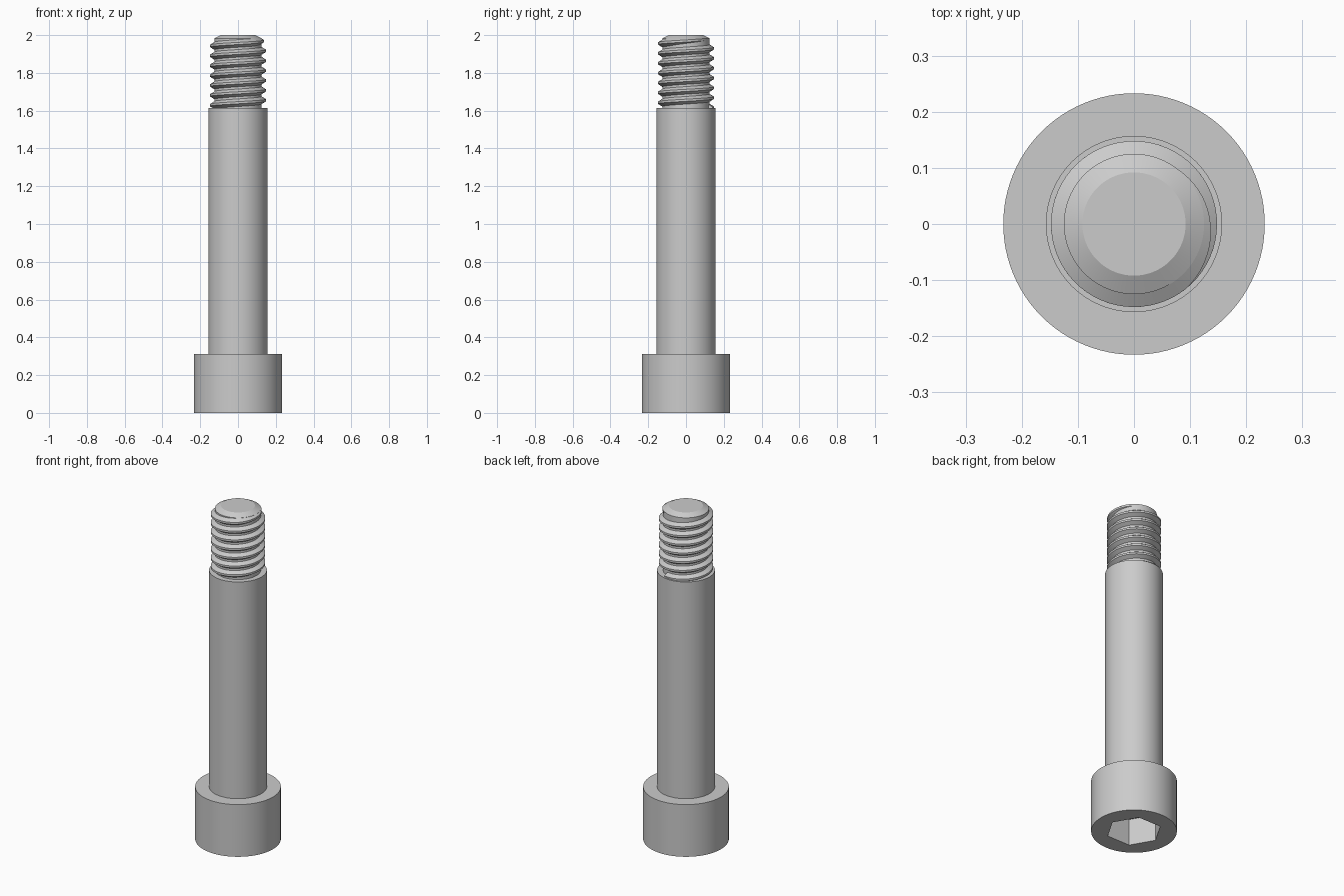
import bpy, bmesh
from math import pi, tau, cos, sin, radians
from mathutils import Vector

cube = bpy.data.objects.get("Cube")
if cube:
    bpy.data.objects.remove(cube, do_unlink=True)

# Main sizes
HEAD_R, HEAD_H = 0.233, 0.313
SHANK_R, SHANK_TOP = 0.157, 1.613
ROOT_R, CREST_R, PITCH = 0.125, 0.148, 0.0523
SEGMENTS = 96

steel = bpy.data.materials.new("grey_steel")
steel.use_nodes = True
steel.diffuse_color = (0.6, 0.6, 0.6, 1)
steel.node_tree.nodes["Principled BSDF"].inputs["Base Color"].default_value = (0.6, 0.6, 0.6, 1)


def finish(name, bm):
    """Turn a bmesh into a named object with the steel material."""
    bmesh.ops.recalc_face_normals(bm, faces=bm.faces)
    mesh = bpy.data.meshes.new(name)
    bm.to_mesh(mesh)
    bm.free()
    mesh.materials.append(steel)
    obj = bpy.data.objects.new(name, mesh)
    bpy.context.collection.objects.link(obj)
    return obj


def smooth(obj):
    bpy.ops.object.select_all(action="DESELECT")
    obj.select_set(True)
    bpy.context.view_layer.objects.active = obj
    bpy.ops.object.shade_smooth_by_angle(angle=radians(25))


def lathe(name, profile):
    """Solid of revolution from (radius, height) points, capped at both ends."""
    bm = bmesh.new()
    rings = [[bm.verts.new((r * cos(tau * i / SEGMENTS), r * sin(tau * i / SEGMENTS), z))
              for i in range(SEGMENTS)] for r, z in profile]
    for low, high in zip(rings, rings[1:]):
        for i in range(SEGMENTS):
            j = (i + 1) % SEGMENTS
            bm.faces.new((low[i], low[j], high[j], high[i]))
    bm.faces.new(rings[0])
    bm.faces.new(rings[-1])
    return finish(name, bm)


# Cylindrical head with a hexagonal socket in its underside
head = lathe("head", [(HEAD_R, 0), (HEAD_R, HEAD_H)])
bm = bmesh.new()
bmesh.ops.create_cone(bm, cap_ends=True, segments=6, radius1=0.152, radius2=0.152, depth=0.32)
# Put one socket corner on the x axis
corner = max(bm.verts, key=lambda v: v.co.x).co
turn = -Vector((1, 0)).angle_signed(Vector((corner.x, corner.y)))
for v in bm.verts:
    x, y = v.co.x, v.co.y
    v.co.x = x * cos(turn) - y * sin(turn)
    v.co.y = x * sin(turn) + y * cos(turn)
if abs(max(v.co.x for v in bm.verts) - 0.152) > 0.001:
    for v in bm.verts:
        v.co.x, v.co.y = v.co.y, v.co.x
cutter = finish("socket_cutter", bm)
cutter.hide_render = True
cut = head.modifiers.new("socket", "BOOLEAN")
cut.operation = "DIFFERENCE"
cut.solver = "EXACT"
cut.object = cutter
bpy.context.view_layer.objects.active = head
bpy.ops.object.modifier_apply(modifier=cut.name)
bpy.data.objects.remove(cutter, do_unlink=True)
smooth(head)

# Plain shank
smooth(lathe("shank", [(SHANK_R, HEAD_H - 0.05), (SHANK_R, SHANK_TOP)]))

# Threaded core with a chamfered tip
smooth(lathe("thread_core", [(ROOT_R, SHANK_TOP - 0.05), (ROOT_R, 1.983), (0.092, 2.0)]))

# Right-handed helical ridge, starting inside the shank and fading out near the tip
bm = bmesh.new()
STEPS = 64
start, end, fade = -6.8 * tau, radians(50), radians(100)
count = int((end - start) / tau * STEPS)
previous = None
for i in range(count + 1):
    a = start + (end - start) * i / count
    z = 1.969 + PITCH * a / tau
    f = min(1, max(0.02, (end - a) / fade))
    crest = ROOT_R + (CREST_R - ROOT_R) * f
    root_half = PITCH * (0.13 + 0.28 * f)
    section = [(ROOT_R - 0.002, -root_half), (crest, -0.11 * PITCH),
               (crest, 0.11 * PITCH), (ROOT_R - 0.002, root_half)]
    ring = [bm.verts.new((r * cos(a), r * sin(a), z + dz)) for r, dz in section]
    if previous:
        for k in range(4):
            n = (k + 1) % 4
            bm.faces.new((previous[k], previous[n], ring[n], ring[k]))
    else:
        bm.faces.new(ring)
    previous = ring
bm.faces.new(previous)
smooth(finish("thread_ridge", bm))
